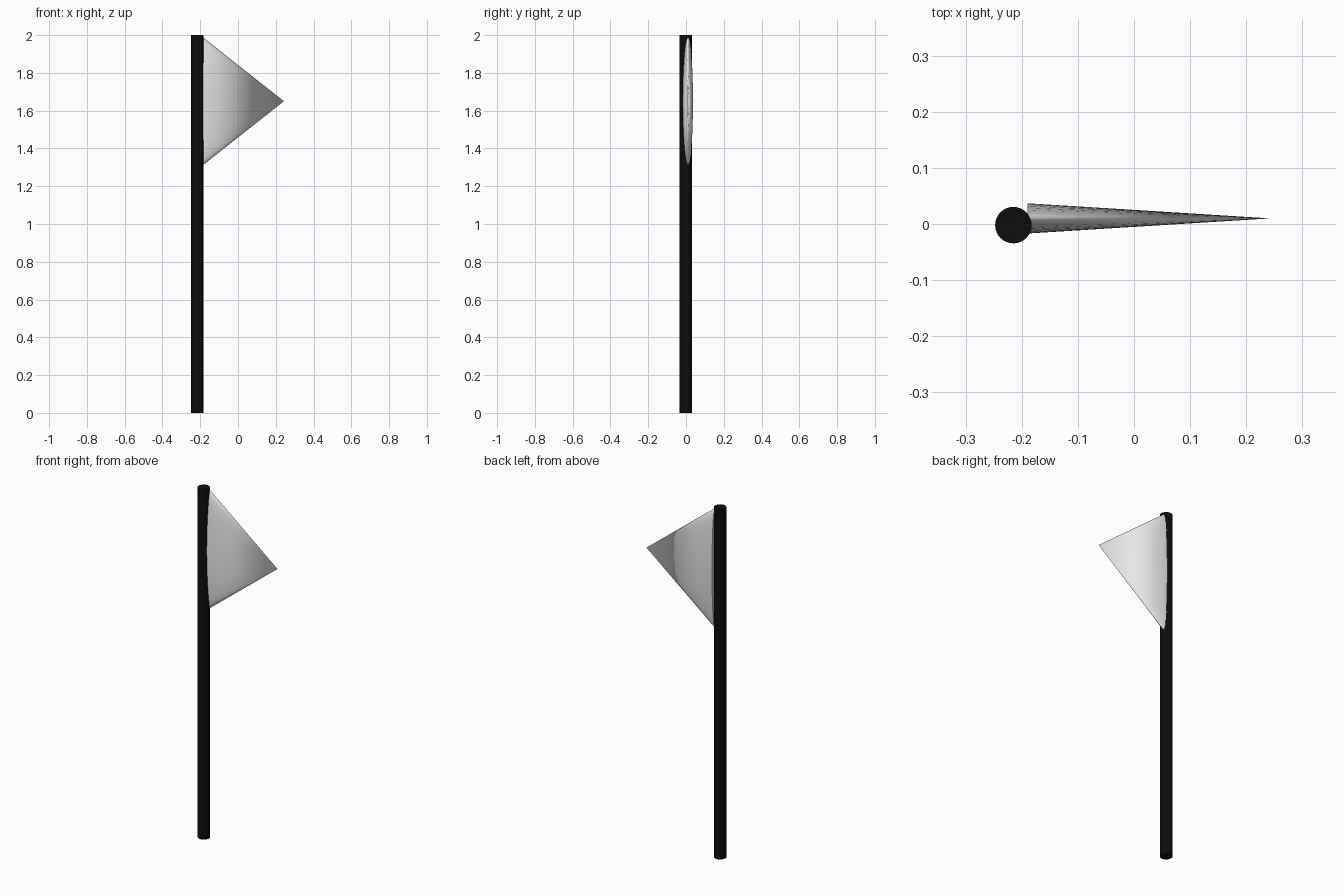
import bpy
import math

cube = bpy.data.objects.get("Cube")
if cube:
    bpy.data.objects.remove(cube, do_unlink=True)


def material(name, color):
    mat = bpy.data.materials.new(name)
    mat.use_nodes = True
    mat.diffuse_color = color
    mat.node_tree.nodes["Principled BSDF"].inputs["Base Color"].default_value = color
    return mat


def finish(name, mat):
    obj = bpy.context.object
    obj.name = name
    obj.data.materials.append(mat)
    bpy.ops.object.transform_apply(location=False, rotation=True, scale=True)
    bpy.ops.object.shade_smooth_by_angle(angle=math.radians(40))
    return obj


black = material("black", (0.004, 0.004, 0.004, 1))
pale_grey = material("pale grey", (0.8, 0.8, 0.8, 1))

# Upright round pole
bpy.ops.mesh.primitive_cylinder_add(vertices=32, radius=0.0325, depth=2,
                                    location=(-0.215, -0.002, 1))
finish("pole", black)

# Pennant: a flattened cone pointing sideways from the pole top
base_x, tip_x = -0.19, 0.243
bpy.ops.mesh.primitive_cone_add(vertices=32, radius1=1, radius2=0, depth=tip_x - base_x,
                                location=((base_x + tip_x) / 2, 0.01, 1.65),
                                rotation=(0, math.pi / 2, 0))
bpy.context.object.scale = (0.342, 0.027, 1)
pennant = finish("pennant", pale_grey)

# Keep the wide end a crisp flat cap
for edge in pennant.data.edges:
    ends = [pennant.data.vertices[i].co.x for i in edge.vertices]
    edge.use_edge_sharp = max(ends) < 0
